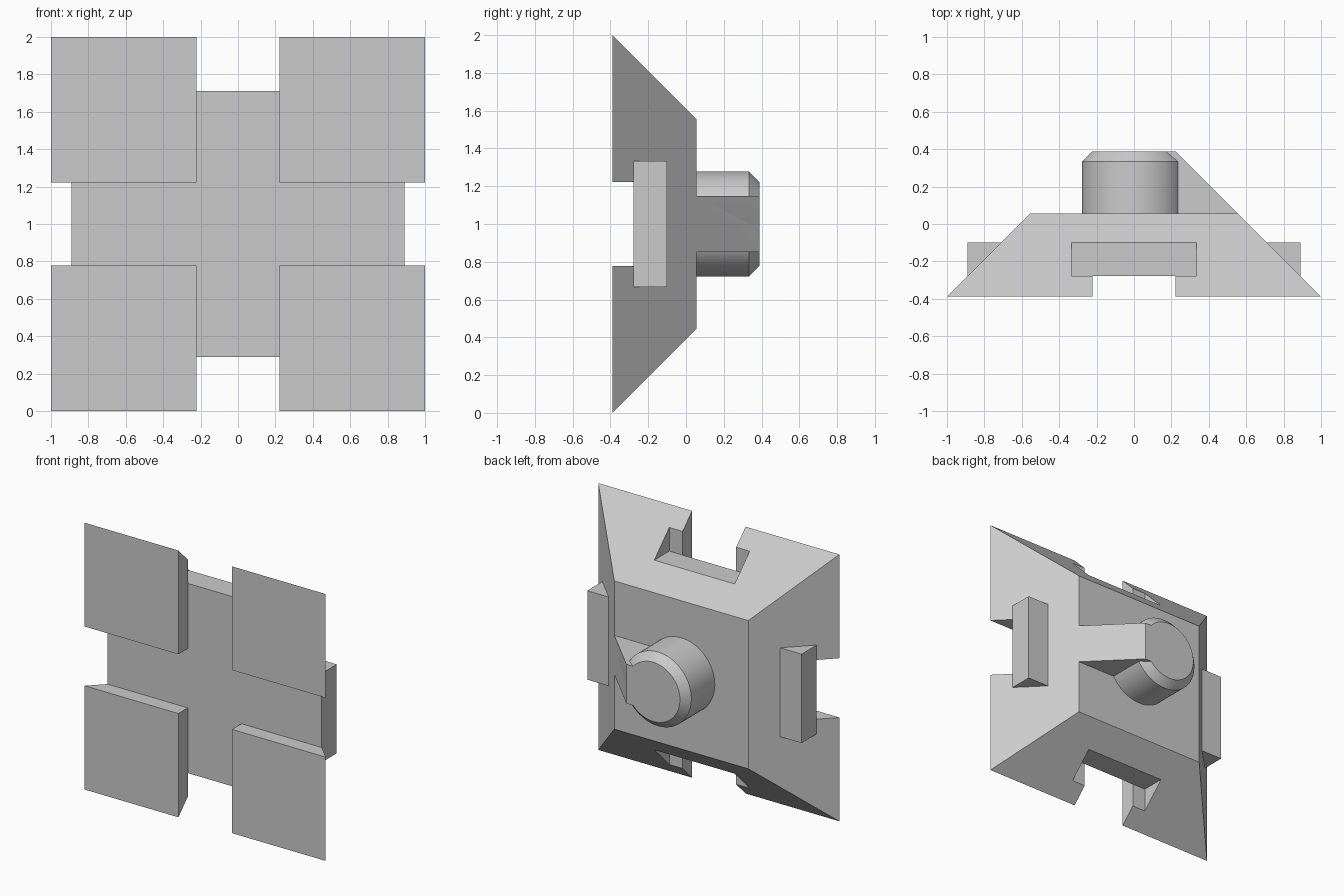
import bpy, bmesh, math
from mathutils import Vector

cube = bpy.data.objects.get("Cube")
if cube:
    bpy.data.objects.remove(cube, do_unlink=True)

U = 2 / 36                      # design module
FRONT, BACK, END = -7 * U, U, 7 * U
LIP = FRONT + 2 * U             # depth of the slot lips
FLOOR = -0.1                    # depth of the wide part of the slots
NARROW, WIDE = 4 * U, 6 * U     # slot half widths
SHORT = 1 - (FLOOR - FRONT)     # half length of the upright slot core
LONG = 1 - (LIP - FRONT)        # half length of the crosswise rail
MID = 1.0                       # height of the centre

grey = bpy.data.materials.new("plain grey")
grey.use_nodes = True
colour = (0.6, 0.6, 0.6, 1)
grey.diffuse_color = colour
grey.node_tree.nodes["Principled BSDF"].inputs["Base Color"].default_value = colour


def finish(name, bm):
    bmesh.ops.recalc_face_normals(bm, faces=bm.faces[:])
    mesh = bpy.data.meshes.new(name)
    bm.to_mesh(mesh)
    bm.free()
    mesh.materials.append(grey)
    obj = bpy.data.objects.new(name, mesh)
    bpy.context.collection.objects.link(obj)
    return obj


def box(name, low, high):
    bm = bmesh.new()
    bmesh.ops.create_cube(bm, size=1)
    low, high = Vector(low), Vector(high)
    for v in bm.verts:
        v.co = (low + high) / 2 + v.co * (high - low)
    return finish(name, bm)


def stack(name, sides, rings, turn=0):
    """Solid along y from (y, radius) rings."""
    bm = bmesh.new()
    loops = []
    for y, r in rings:
        angles = [turn + math.tau * i / sides for i in range(sides)]
        loops.append([bm.verts.new((r * math.cos(a), y, MID + r * math.sin(a))) for a in angles])
    for a, b in zip(loops, loops[1:]):
        for i in range(sides):
            j = (i + 1) % sides
            bm.faces.new((a[i], a[j], b[j], b[i]))
    bm.faces.new(loops[0])
    bm.faces.new(loops[-1])
    return finish(name, bm)


def combine(obj, tool, operation):
    mod = obj.modifiers.new("combine", "BOOLEAN")
    mod.operation, mod.solver, mod.object = operation, "EXACT", tool
    bpy.context.view_layer.objects.active = obj
    bpy.ops.object.modifier_apply(modifier=mod.name)
    bpy.data.objects.remove(tool, do_unlink=True)


# Tapered body
body = stack("tapered_body", 4, [(FRONT, math.sqrt(2)), (BACK, 10 * U * math.sqrt(2))], math.pi / 4)

# Crossing front channels
combine(body, box("upright_channel", (-NARROW, -1, -1), (NARROW, LIP, 3)), "DIFFERENCE")
combine(body, box("cross_channel", (-2, -1, MID - NARROW), (2, LIP, MID + NARROW)), "DIFFERENCE")

# Wide slot mouths at the top and bottom
for side in (1, -1):
    ends = sorted((MID + side * SHORT, MID + side * 2))
    mouth = box("slot_mouth", (-WIDE, LIP, ends[0]), (WIDE, FLOOR + 0.002, ends[1]))
    combine(body, mouth, "DIFFERENCE")

# Rail ends that stick out of the left and right slopes
for side, label in ((1, "left"), (-1, "right")):
    ends = sorted((side * 0.5, side * LONG))
    box(label + "_rail_end", (ends[0], LIP, MID - WIDE), (ends[1], FLOOR, MID + WIDE))

# Round post with a chamfered end
post = stack("round_post", 64, [(0, 5 * U), (END - U, 5 * U), (END, 4 * U)])

# Sloping fin beside the post
bm = bmesh.new()
profile = [(0, 0), (9 * U, 0), (10 * U, BACK), (4 * U, END), (0, END)]
face = bm.faces.new([bm.verts.new((x, y, MID - 0.147)) for x, y in profile])
moved = bmesh.ops.extrude_face_region(bm, geom=[face])["geom"]
bmesh.ops.translate(bm, vec=(0, 0, 0.294), verts=[g for g in moved if isinstance(g, bmesh.types.BMVert)])
combine(post, finish("post_fin", bm), "UNION")

bpy.ops.object.select_all(action="DESELECT")
post.select_set(True)
bpy.context.view_layer.objects.active = post
bpy.ops.object.shade_smooth_by_angle(angle=math.radians(30))
